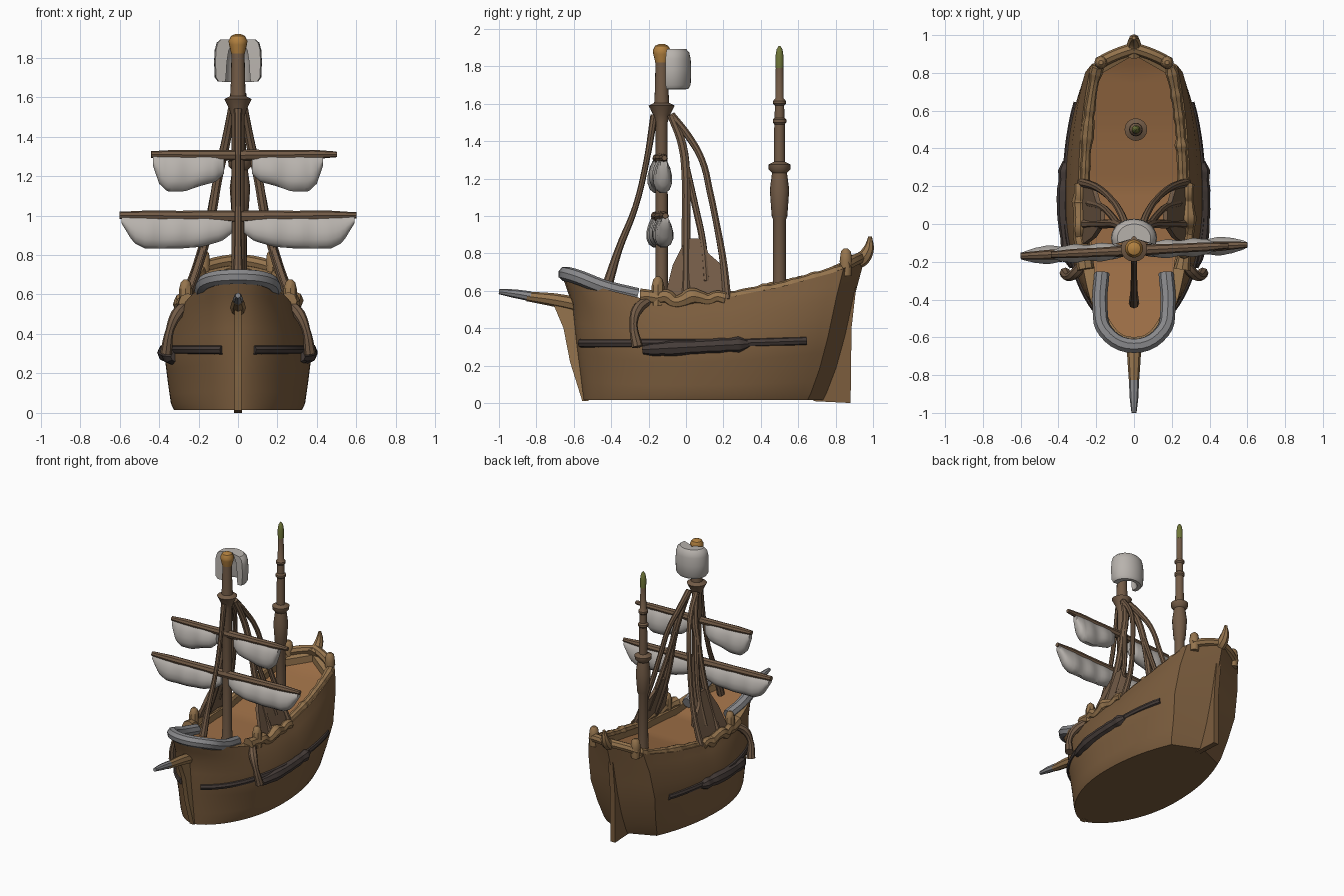
import bpy, math, random

if "Cube" in bpy.data.objects:
    bpy.data.objects.remove(bpy.data.objects["Cube"])
random.seed(4)


def mat(name, c):
    m = bpy.data.materials.new(name)
    m.diffuse_color = (*c, 1)
    m.use_nodes = True
    m.node_tree.nodes["Principled BSDF"].inputs["Base Color"].default_value = m.diffuse_color
    return m


WOOD = mat("hull_wood", (0.2, 0.11, 0.048))
TAN = mat("tan_wood", (0.3, 0.175, 0.075))
DECK = mat("deck_wood", (0.33, 0.155, 0.06))
MAST = mat("mast_wood", (0.17, 0.105, 0.062))
DARK = mat("dark_wood", (0.06, 0.045, 0.04))
GREY = mat("grey_rail", (0.25, 0.25, 0.26))
SAIL = mat("sail_cloth", (0.48, 0.45, 0.42))
GOLD = mat("orange_cap", (0.45, 0.22, 0.05))
GREEN = mat("green_tip", (0.16, 0.18, 0.04))


def mesh(name, verts, faces, *mats):
    me = bpy.data.meshes.new(name)
    me.from_pydata(verts, [], faces)
    for m in mats:
        me.materials.append(m)
    ob = bpy.data.objects.new(name, me)
    bpy.context.collection.objects.link(ob)
    return ob


def loft(name, rings, m):
    n = len(rings[0])
    faces = [(i * n + j, i * n + (j + 1) % n, (i + 1) * n + (j + 1) % n, (i + 1) * n + j)
             for i in range(len(rings) - 1) for j in range(n)]
    faces += [tuple(range(n))[::-1], tuple(range((len(rings) - 1) * n, len(rings) * n))]
    return mesh(name, [p for r in rings for p in r], faces, m)


def lathe(name, prof, x, y, m, n=16):
    return loft(name, [[(x + r * math.cos(a * math.tau / n), y + r * math.sin(a * math.tau / n), z)
                        for a in range(n)] for r, z in prof], m)


def tube(name, pts, radius, m, radii=None, smooth=True):
    cu = bpy.data.curves.new(name, 'CURVE')
    cu.dimensions = '3D'
    cu.bevel_depth, cu.bevel_resolution, cu.use_fill_caps = radius, 2, True
    cu.resolution_u = 5
    sp = cu.splines.new('BEZIER' if smooth else 'POLY')
    store = sp.bezier_points if smooth else sp.points
    store.add(len(pts) - 1)
    for i, p in enumerate(pts):
        if smooth:
            store[i].co = p
            store[i].handle_left_type = store[i].handle_right_type = 'AUTO'
        else:
            store[i].co = (*p, 1)
        store[i].radius = radii[i] if radii else 1
    cu.materials.append(m)
    ob = bpy.data.objects.new(name, cu)
    bpy.context.collection.objects.link(ob)
    return ob


def plate(name, prof, t, m):
    return loft(name, [[(s * t, y, z) for y, z in prof] for s in (-1, 1)], m)


def interp(x, table):
    for a, b in zip(table, table[1:]):
        if x <= b[0]:
            k = max(0, (x - a[0]) / (b[0] - a[0]))
            return [p + (q - p) * k for p, q in zip(a[1:], b[1:])]
    return list(table[-1][1:])


# Hull levels: height fraction, half width, bow y, stern y, bow and stern bluntness
LEVELS = [(0, .325, -.55, .74, 1, 1), (.06, .34, -.555, .76, 1, .95), (.25, .355, -.57, .81, 1, .85),
          (.5, .372, -.59, .86, .95, .72), (.8, .34, -.61, .91, .85, .62), (1, .295, -.66, .955, .7, .58)]
SHEER = [(-.68, .68), (-.4, .60), (-.2, .55), (.2, .56), (.5, .62), (.8, .70), (.95, .77)]


def shape(t):
    if t < .48:
        return max(0, 1 - (1 - t / .48) ** 2) ** .6
    return 1 - .36 * ((t - .48) / .45) ** 2.2


def hull(t, f, inset=0):
    w, y0, y1, e, g = interp(f, LEVELS)
    y = y0 + inset + t * (y1 - y0 - 2 * inset)
    sheer = interp(y, SHEER)[0]
    k = shape(min(t, .93)) ** (e if t < .48 else g)
    if t > .93:
        k *= (1 - t) / .07
    return max(0, w - inset) * k, y, .015 + f * (sheer - .015)


def hull_at_z(t, z):
    f = .5
    for _ in range(4):
        f *= (z - .015) / (hull(t, f)[2] - .015)
    return hull(t, f)


stations = [.93 * (i / 36) ** 1.4 for i in range(37)] + [.965, 1]
fracs = [1, .9, .8, .65, .5, .38, .25, .15, .06, 0]
verts = []
for t in stations:
    ix, iy, iz = hull(t, 1, .06)
    bx, by, bz = hull(t, 0)
    verts += [(0, iy, iz - .05), (ix, iy, iz - .05), (ix, iy, iz)]
    verts += [hull(t, f) for f in fracs] + [(0, by, bz)]
n = len(fracs) + 4
faces = [(i * n + j, i * n + j + 1, i * n + n + j + 1, i * n + n + j)
         for i in range(len(stations) - 1) for j in range(n - 1)]
h = mesh("hull", verts, faces, WOOD, DECK, TAN)
for k, p in enumerate(h.data.polygons):
    p.material_index = {0: 1, 1: 2, 2: 2}.get(k % (n - 1), 0)
h.modifiers.new("mirror", 'MIRROR').use_clip = True

# Stem, rudder, bowsprit
plate("stem", [(-.52, .012), (-.555, .012), (-.62, .22), (-.655, .4), (-.71, .53), (-.6, .57), (-.55, .3)], .018, TAN)
plate("rudder", [(.68, .01), (.88, 0), (.885, .4), (.91, .62), (.85, .6), (.78, .3)], .02, WOOD)
tube("bowsprit", [(0, -.55, .52), (0, -.7, .55), (0, -.85, .57)], .04, TAN, [1, .9, .65])
tube("bowsprit_tip", [(0, -.83, .57), (0, -.92, .585), (0, -1, .595)], .027, GREY, [1, .85, .5])

# Forecastle rail and rough stern ornaments
half = [(.17, -.26, .575), (.18, -.44, .62), (.15, -.57, .67)]
tube("bow_rail", half + [(0, -.645, .69)] + [(-x, y, z) for x, y, z in half[::-1]], .04, GREY)
tube("stern_horn", [(0, .89, .75), (0, .94, .77), (0, .975, .82), (0, .985, .89)], .04, TAN, [1, 1, .75, .25])
for s in (-1, 1):
    # Aft bulwark rail with uneven thickness
    ts = [.55 + .0235 * i for i in range(17)]
    tube("aft_rail", [(s * (hull(t, 1)[0] - .035), hull(t, 1)[1], hull(t, 1)[2]) for t in ts], .032, TAN,
         [random.uniform(.7, 1.15) for _ in ts])
    tube("taffrail", [(s * .19, .85, .735), (s * .1, .895, .76), (0, .93, .775)], .032, TAN)
    lathe("stern_post", [(.03, .68), (.035, .76), (.028, .81), (.012, .825)], s * .175, .855, TAN, 10)
    # Wale and thick channel along the sides
    ts = [.02 + .83 * (i / 24) ** 1.2 for i in range(25)]
    pts = [hull_at_z(t, .32 + .05 * max(0, t - .6)) for t in ts]
    tube("wale", [(s * (x - .01), y, z) for x, y, z in pts], .024, DARK, smooth=False)
    ts = [.25 + .035 * i for i in range(12)]
    pts = [hull_at_z(t, .285 + .03 * (i / 11)) for i, t in enumerate(ts)]
    tube("channel", [(s * (x - .004), y, z) for x, y, z in pts], .042, DARK,
         [.6] + [random.uniform(.85, 1.1) for _ in ts[2:]] + [.5])
    # Anchor and lumpy bulwark at the forward shoulder
    tube("anchor", [(s * .26, -.2, .55), (s * .31, -.26, .5), (s * .345, -.28, .42), (s * .365, -.26, .3)], .03,
         MAST, [.9, 1, .7, 1])
    ys = [-.24 + .045 * i for i in range(11)]
    tube("waist_bulwark", [(s * (.255 + .03 * min(1, (y + .24) * 5)), y, .55 + random.uniform(-.01, .02))
                           for y in ys], .042, TAN, [random.uniform(.75, 1.15) for _ in ys])
    lathe("bulwark_post", [(.035, .52), (.035, .62), (.025, .66), (.01, .675)], s * .265, -.15, TAN, 8)
    # Shrouds and the web at their foot
    tube("aft_shroud", [(s * x, y, z) for x, y, z in (
        (.03, -.08, 1.54), (.05, .01, 1.43), (.085, .085, 1.3), (.12, .13, 1.12), (.155, .165, .95),
        (.21, .2, .75), (.28, .22, .55))], .02, MAST, [1.1, 1, .9, .9, .9, 1, 1.2])
    tube("fore_shroud", [(s * x, y, z) for x, y, z in (
        (.03, -.08, 1.54), (.06, -.02, 1.38), (.1, 0, 1.2), (.145, 0, .95), (.21, 0, .72), (.28, .0, .54))],
        .024, MAST, [.9, 1, 1, 1, 1, 1.1])
    tube("middle_shroud", [(s * x, y, z) for x, y, z in (
        (.085, .0, 1.27), (.125, .05, 1.05), (.17, .09, .86), (.24, .11, .65))], .018, MAST)
    loft("shroud_web", [[(s * (x + d), y, z) for d, y in ((-.012, a), (.012, a), (.012, b), (-.012, b))]
                        for x, z, a, b in ((.285, .5, -.12, .23), (.25, .62, -.1, .2), (.21, .74, -.07, .19),
                                           (.19, .8, -.04, .12), (.165, .88, 0, .09))], MAST)

# Forestay
tube("forestay", [(0, -.17, 1.54), (0, -.21, 1.3), (0, -.27, 1.05), (0, -.36, .82), (0, -.42, .63)], .02, MAST,
     [1, .8, .8, 1, 1.4])

# Main mast with crow's nest platform, cap and drooping top cloth
lathe("main_mast", [(.04, .48), (.033, .6), (.032, 1.5), (.045, 1.54), (.062, 1.575), (.07, 1.59), (.04, 1.605),
                    (.036, 1.68), (.033, 1.84)], 0, -.13, MAST)
lathe("mast_cap", [(.034, 1.82), (.045, 1.865), (.048, 1.885), (.035, 1.91), (.012, 1.92)], 0, -.13, GOLD)
rings = []
arc = [math.radians(-20 + 220 * i / 20) for i in range(21)]
for z, k, q in ((1.68, .88, .07), (1.7, 1, .065), (1.78, 1.03, .06), (1.84, 1, .05), (1.875, .92, .03), (1.893, .75, .01)):
    rings.append([(.118 * k * math.cos(a), -.075 + .1 * k * math.sin(a), z) for a in arc] +
                 [(q * math.cos(a), -.075 + q * math.sin(a), z - .004) for a in arc[::-1]])
loft("top_cloth", rings, SAIL)


# Yards with furled sails, slightly skewed
def yard_y(x):
    return -.14 + .05 * x


def sail(name, top, prof, s):
    rings = []
    for i in range(25):
        x = prof[0][0] + (prof[-1][0] - prof[0][0]) * i / 24
        low = interp(x, prof)[0]
        hz, end = (top - low) / 2, min(1, .4 + min(i, 24 - i) * .2)
        ripple = 1 + .1 * math.sin(x * 45)
        rings.append([(s * x, yard_y(s * x) + .045 * end * ripple * math.cos(a) * (1 - .25 * math.sin(a)),
                       top - hz + hz * math.sin(a)) for a in [k * math.tau / 14 for k in range(14)]])
    loft(name, rings, SAIL)


for nm, z, x0, x1, r in (("lower", .995, -.6, .6, .026), ("upper", 1.305, -.44, .5, .024)):
    xs = [x0 + (x1 - x0) * i / 8 for i in range(9)]
    tube(nm + "_yard", [(x, yard_y(x), z + .01 * abs(x)) for x in xs], r, MAST, [.7, 1, 1, 1.1, 1.2, 1.1, 1, 1, .6])
LOW = [(.03, .91), (.08, .87), (.18, .84), (.3, .83), (.47, .83), (.53, .86), (.59, .96)]
UP = [(.07, 1.21), (.11, 1.17), (.2, 1.145), (.27, 1.12), (.36, 1.12), (.4, 1.16), (.43, 1.25)]
for s in (-1, 1):
    sail("lower_sail", 1.0, LOW, s)
    sail("upper_sail", 1.31, UP, s)

# Rear mast with flared middle, rings and green tip
lathe("rear_mast", [(.036, .52), (.034, .98), (.042, 1.0), (.052, 1.14), (.04, 1.23), (.058, 1.25), (.06, 1.275),
                    (.03, 1.29), (.028, 1.49), (.036, 1.5), (.036, 1.515), (.026, 1.525), (.025, 1.59), (.034, 1.6),
                    (.034, 1.615), (.022, 1.63), (.02, 1.8)], .01, .5, MAST)
lathe("rear_mast_tip", [(.021, 1.79), (.022, 1.85), (.016, 1.89), (.004, 1.91)], .01, .5, GREEN)

# Convert tubes, fix normals, smooth with sharp edges kept
bpy.ops.object.select_all(action='SELECT')
bpy.context.view_layer.objects.active = h
bpy.ops.object.convert(target='MESH')
bpy.ops.object.mode_set(mode='EDIT')
bpy.ops.mesh.select_all(action='SELECT')
bpy.ops.mesh.normals_make_consistent(inside=False)
bpy.ops.object.mode_set(mode='OBJECT')
bpy.ops.object.shade_smooth_by_angle(angle=math.radians(38))
